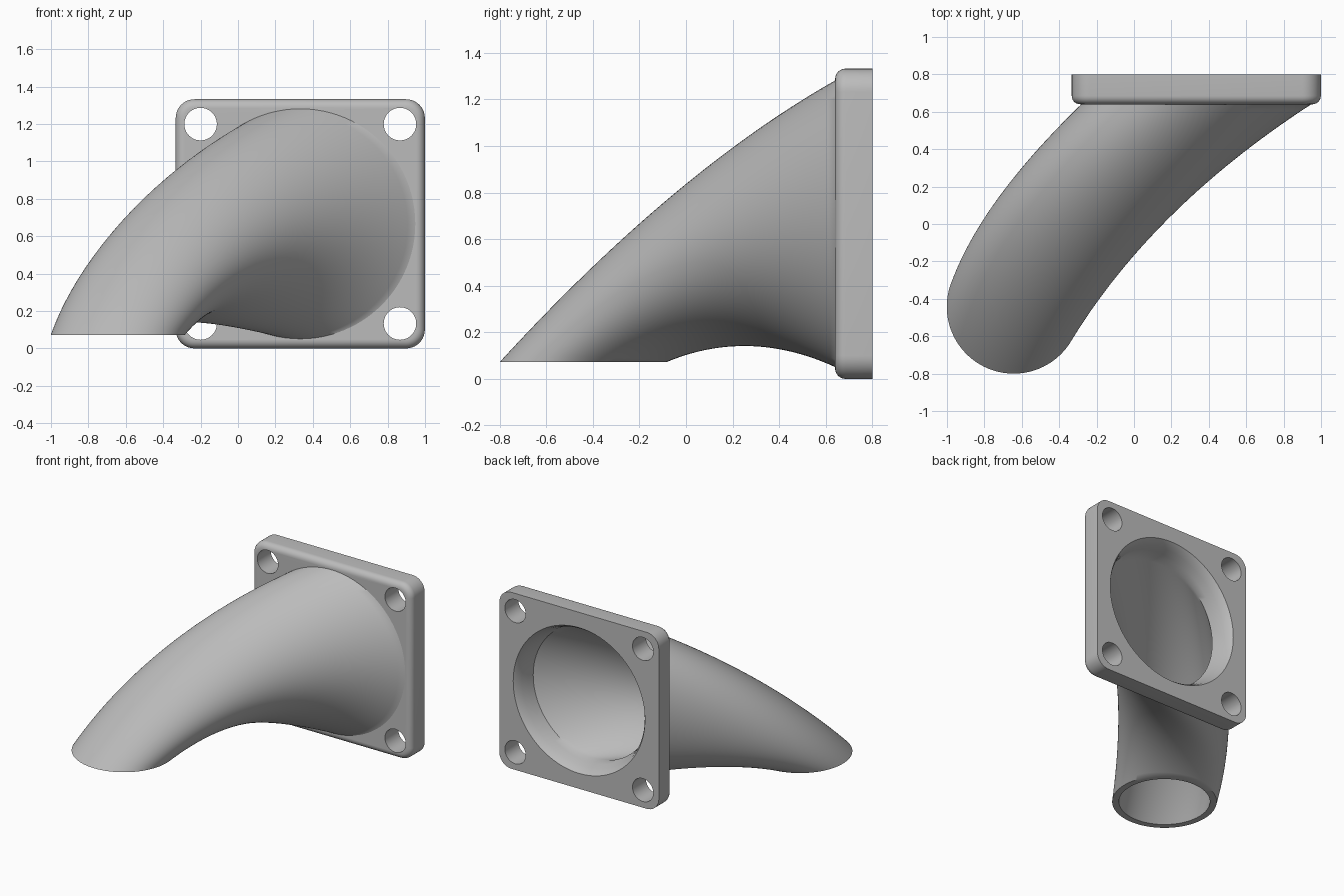
import bpy, bmesh, math
from mathutils import Vector, Matrix

cube = bpy.data.objects.get("Cube")
if cube:
    bpy.data.objects.remove(cube, do_unlink=True)

GREY = bpy.data.materials.new("plain grey")
GREY.use_nodes = True
GREY.diffuse_color = (0.5, 0.5, 0.5, 1)
GREY.node_tree.nodes["Principled BSDF"].inputs["Base Color"].default_value = GREY.diffuse_color

CX, CZ = 0.333, 0.666          # flange centre
FRONT, BACK = 0.64, 0.80       # flange faces along y
SEGS, STEPS = 96, 40


def make_object(name, bm):
    bmesh.ops.recalc_face_normals(bm, faces=bm.faces)
    mesh = bpy.data.meshes.new(name)
    bm.to_mesh(mesh)
    bm.free()
    mesh.materials.append(GREY)
    obj = bpy.data.objects.new(name, mesh)
    bpy.context.collection.objects.link(obj)
    return obj


def activate(obj):
    bpy.ops.object.select_all(action='DESELECT')
    obj.select_set(True)
    bpy.context.view_layer.objects.active = obj


def smooth(obj):
    activate(obj)
    bpy.ops.object.shade_smooth_by_angle(angle=math.radians(35))


# Flange: square plate with round corners and a rounded front edge
bm = bmesh.new()
bmesh.ops.create_cube(bm, size=1, matrix=Matrix.Translation((CX, (FRONT + BACK) / 2, CZ))
                      @ Matrix.Diagonal((1.332, BACK - FRONT, 1.332, 1)))
corners = [e for e in bm.edges if abs(e.verts[0].co.y - e.verts[1].co.y) > 0.1]
bmesh.ops.bevel(bm, geom=corners, offset=0.1, segments=10, profile=0.5, affect='EDGES')
rim = [e for e in bm.edges if all(v.co.y < FRONT + 0.01 for v in e.verts)]
bmesh.ops.bevel(bm, geom=rim, offset=0.045, segments=6, profile=0.5, affect='EDGES')
flange = make_object("flange", bm)

# Bore and four bolt holes
holes = [(0, 0, 0.55, SEGS)] + [(sx * 0.533, sz * 0.533, 0.087, 40) for sx in (-1, 1) for sz in (-1, 1)]
bm = bmesh.new()
for dx, dz, radius, segs in holes:
    bmesh.ops.create_cone(bm, cap_ends=True, segments=segs, radius1=radius, radius2=radius, depth=0.6,
                          matrix=Matrix.Translation((CX + dx, 0.72, CZ + dz))
                          @ Matrix.Rotation(math.pi / 2, 4, 'X'))
cutter = make_object("hole_cutter", bm)
cutter.hide_render = True
cut = flange.modifiers.new("holes", 'BOOLEAN')
cut.operation = 'DIFFERENCE'
cut.solver = 'EXACT'
cut.object = cutter
activate(flange)
bpy.ops.object.modifier_apply(modifier=cut.name)
bpy.data.objects.remove(cutter, do_unlink=True)
smooth(flange)


# Curved spout: sections blend from the flange circle to the level mouth
def ring(centre, across, up):
    angles = [2 * math.pi * i / SEGS for i in range(SEGS)]
    return [centre + across * math.cos(a) + up * math.sin(a) for a in angles]


def flange_ring(y, radius):
    return ring(Vector((CX, y, CZ)), Vector((radius, 0, 0)), Vector((0, 0, radius)))


def loft(r_flange, bend_scale, r_mouth):
    start = flange_ring(FRONT, r_flange)
    bend = ring(Vector((-0.35, 0.11, 0.555)), Vector((0.48, 0, 0)) * bend_scale,
                Vector((0, -0.16, 0.335)) * bend_scale)
    mouth = ring(Vector((-0.643, -0.442, 0.072)), Vector((r_mouth, 0, 0)), Vector((0, -r_mouth, 0)))
    rows = []
    for k in range(STEPS + 1):
        t = k / STEPS
        rows.append([a * (1 - t) ** 2 + b * 2 * t * (1 - t) + c * t * t
                     for a, b, c in zip(start, bend, mouth)])
    return rows


outer = [flange_ring(0.66, 0.645), flange_ring(0.643, 0.632)] + loft(0.615, 1, 0.358)
inner = loft(0.495, 0.84, 0.312)[::-1]
inner += [flange_ring(y, r) for y, r in ((0.69, 0.505), (0.74, 0.52), (0.78, 0.535), (BACK, 0.55))]

bm = bmesh.new()
rows = [[bm.verts.new(p) for p in row] for row in outer + inner]
for low, high in zip(rows, rows[1:]):
    for i in range(SEGS):
        j = (i + 1) % SEGS
        bm.faces.new((low[i], low[j], high[j], high[i]))
smooth(make_object("curved_spout", bm))
